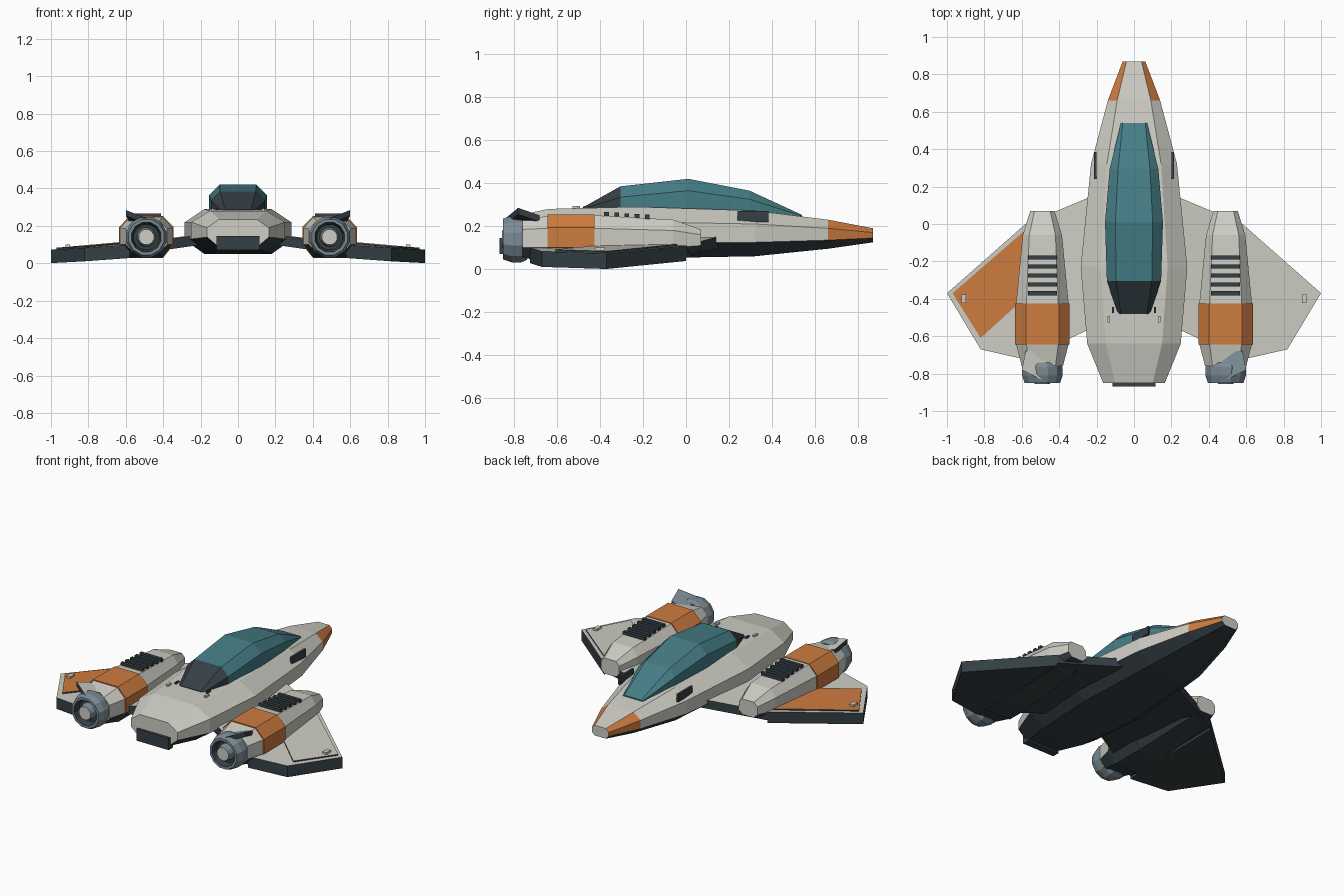
import bpy, bmesh, math
from mathutils import Vector

cube = bpy.data.objects.get("Cube")
if cube:
    bpy.data.objects.remove(cube, do_unlink=True)


def material(name, rgb):
    m = bpy.data.materials.new(name)
    m.use_nodes = True
    m.diffuse_color = (*rgb, 1)
    m.node_tree.nodes["Principled BSDF"].inputs["Base Color"].default_value = (*rgb, 1)
    return m


LIGHT = material("light grey", (0.62, 0.62, 0.56))
DARK = material("dark slate", (0.035, 0.05, 0.058))
ORANGE = material("orange", (0.62, 0.2, 0.05))
GLASS = material("teal glass", (0.06, 0.21, 0.24))
METAL = material("blue grey metal", (0.2, 0.26, 0.3))
CHAR = material("dark glass", (0.035, 0.05, 0.06))


def finish(name, bm, mats, rule=None):
    bmesh.ops.recalc_face_normals(bm, faces=bm.faces[:])
    bm.normal_update()
    if rule:
        for f in bm.faces:
            f.material_index = rule(f.normal, f.calc_center_median())
    me = bpy.data.meshes.new(name)
    bm.to_mesh(me)
    bm.free()
    ob = bpy.data.objects.new(name, me)
    for m in mats:
        me.materials.append(m)
    bpy.context.collection.objects.link(ob)
    return ob


def loft(name, rings, mats, rule=None):
    """Skin a list of closed point rings and cap both ends."""
    bm = bmesh.new()
    loops = [[bm.verts.new(p) for p in ring] for ring in rings]
    n = len(loops[0])
    for a, b in zip(loops, loops[1:]):
        for i in range(n):
            j = (i + 1) % n
            bm.faces.new((a[i], a[j], b[j], b[i]))
    bm.faces.new(loops[0])
    bm.faces.new(loops[-1])
    return finish(name, bm, mats, rule)


def octagon(y, w, t, top, up, low, bot, cx=0):
    """Bevelled section: half width w, flat half width t, four heights."""
    half = [(t, top), (w, up), (w, low), (t, bot)]
    pts = half + [(-x, z) for x, z in reversed(half)]
    return [(cx + x, y, z) for x, z in pts]


def box(name, loc, size, mat):
    bm = bmesh.new()
    bmesh.ops.create_cube(bm, size=1)
    for v in bm.verts:
        v.co = Vector(loc) + Vector(c * s for c, s in zip(v.co, size))
    return finish(name, bm, [mat])


def slab(name, pts, thick, mats):
    """Plate hung below its top outline; only upward faces take mats[0]."""
    low = [(x, y, z - thick) for x, y, z in pts]
    return loft(name, [pts, low], mats, lambda n, c: 0 if n.z > 0.5 else 1)


def under(n, c):
    return 1 if n.z < -0.3 else 0


# Fuselage: orange nose flanks, dark belly
def hull_rule(n, c):
    if n.z < -0.3:
        return 1
    return 2 if c.y > 0.68 and abs(n.x) > 0.2 else 0


loft("fuselage", [octagon(*s) for s in (
    (-0.85, 0.165, 0.10, 0.235, 0.19, 0.14, 0.085),
    (-0.64, 0.25, 0.15, 0.28, 0.22, 0.13, 0.06),
    (-0.23, 0.285, 0.18, 0.29, 0.22, 0.125, 0.05),
    (0.32, 0.23, 0.145, 0.272, 0.21, 0.125, 0.06),
    (0.66, 0.14, 0.09, 0.23, 0.19, 0.135, 0.095),
    (0.87, 0.06, 0.04, 0.19, 0.17, 0.145, 0.125))],
    [LIGHT, DARK, ORANGE], hull_rule)
box("tail_exhaust", (0, -0.845, 0.108), (0.23, 0.045, 0.075), DARK)

# Canopy with a dark rear section
loft("canopy", [octagon(*s) for s in (
    (-0.48, 0.085, 0.07, 0.287, 0.28, 0.26, 0.25),
    (-0.305, 0.145, 0.095, 0.385, 0.335, 0.28, 0.25),
    (0.01, 0.155, 0.10, 0.42, 0.365, 0.28, 0.25),
    (0.295, 0.13, 0.085, 0.365, 0.325, 0.265, 0.24),
    (0.54, 0.07, 0.06, 0.252, 0.247, 0.235, 0.22))],
    [GLASS, CHAR], lambda n, c: 1 if c.y < -0.305 else 0)


def wing_z(x, y):
    return 0.11 - 0.076 * (abs(x) - 0.58) + 0.0138 * y


def pod(y, w, t, top, up, low, bot, cx):
    return octagon(y, w, t, top, up, low, bot, cx)


def nozzle_ring(cx, y, r):
    return [(cx + r * math.cos(a), y, 0.14 + r * math.sin(a))
            for a in (math.tau * (i + 0.5) / 12 for i in range(12))]


for side, label in ((1, "left"), (-1, "right")):
    # Wing: drooping blade, light on top, dark rim and underside
    root_f, root_r = (0.15 * side, 0.18, 0.16), (0.15 * side, -0.52, 0.16)
    outer = [(x * side, y, wing_z(x, y)) for x, y in
             ((0.58, 0.0), (1.0, -0.37), (0.82, -0.67), (0.58, -0.725))]
    slab(label + "_wing_root", [root_f, outer[0], outer[3], root_r], 0.055, [LIGHT, DARK])
    slab(label + "_wing", outer, 0.072, [LIGHT, DARK])
    panel = [(x * side, y, wing_z(x, y) + 0.008) for x, y in
             ((0.59, -0.04), (0.97, -0.37), (0.82, -0.61), (0.59, -0.40))]
    slab(label + "_wing_panel", panel, 0.009, [ORANGE if side < 0 else LIGHT, DARK])
    box(label + "_tip_light", (0.91 * side, -0.4, wing_z(0.91, -0.4) + 0.012),
        (0.026, 0.046, 0.018), LIGHT)

    # Engine pod
    cx = 0.49 * side
    loft(label + "_engine_pod", [pod(*s, cx) for s in (
        (-0.76, 0.11, 0.07, 0.225, 0.185, 0.10, 0.055),
        (-0.645, 0.14, 0.085, 0.248, 0.19, 0.10, 0.03),
        (-0.42, 0.14, 0.085, 0.25, 0.19, 0.10, 0.03),
        (-0.06, 0.105, 0.07, 0.23, 0.18, 0.10, 0.055),
        (0.07, 0.065, 0.042, 0.185, 0.16, 0.11, 0.085))],
        [LIGHT, DARK], under)
    loft(label + "_pod_band", [pod(y, 0.146, 0.088, 0.254, 0.193, 0.10, 0.027, cx)
                               for y in (-0.645, -0.425)], [ORANGE, DARK], under)
    for i in range(5):
        y = -0.18 - 0.0475 * i
        box(f"{label}_vent_{i + 1}", (cx, y, 0.237 - 0.055 * (y + 0.18)),
            (0.155, 0.022, 0.035), DARK)

    # Nozzle: metal collar, dark recess and pale core
    loft(label + "_nozzle", [nozzle_ring(cx, y, r) for y, r in (
        (-0.74, 0.10), (-0.765, 0.112), (-0.81, 0.112), (-0.85, 0.098),
        (-0.85, 0.082), (-0.81, 0.07))],
        [METAL, DARK], lambda n, c: 1 if c.y < -0.805 and math.hypot(c.x - cx, c.z - 0.14) < 0.085 else 0)
    loft(label + "_nozzle_core", [nozzle_ring(cx, y, r) for y, r in (
        (-0.80, 0.055), (-0.855, 0.042))], [METAL, LIGHT],
        lambda n, c: 1 if n.y < -0.9 else 0)

    # Tilted flap over the nozzle
    flap = [(x * side, y, z) for x, y, z in (
        (0.60, -0.78, 0.285), (0.58, -0.68, 0.25), (0.50, -0.68, 0.23),
        (0.455, -0.78, 0.232), (0.48, -0.84, 0.236))]
    slab(label + "_flap", flap, 0.03, [LIGHT if side < 0 else METAL, DARK])

    # Fuselage details
    box(label + "_hull_slot", (0.208 * side, 0.312, 0.245), (0.014, 0.145, 0.05), DARK)
    box(label + "_deck_stud", (0.135 * side, -0.51, 0.287), (0.014, 0.034, 0.014), LIGHT)
    box(label + "_canopy_latch", (0.112 * side, -0.46, 0.287), (0.012, 0.034, 0.014), DARK)
